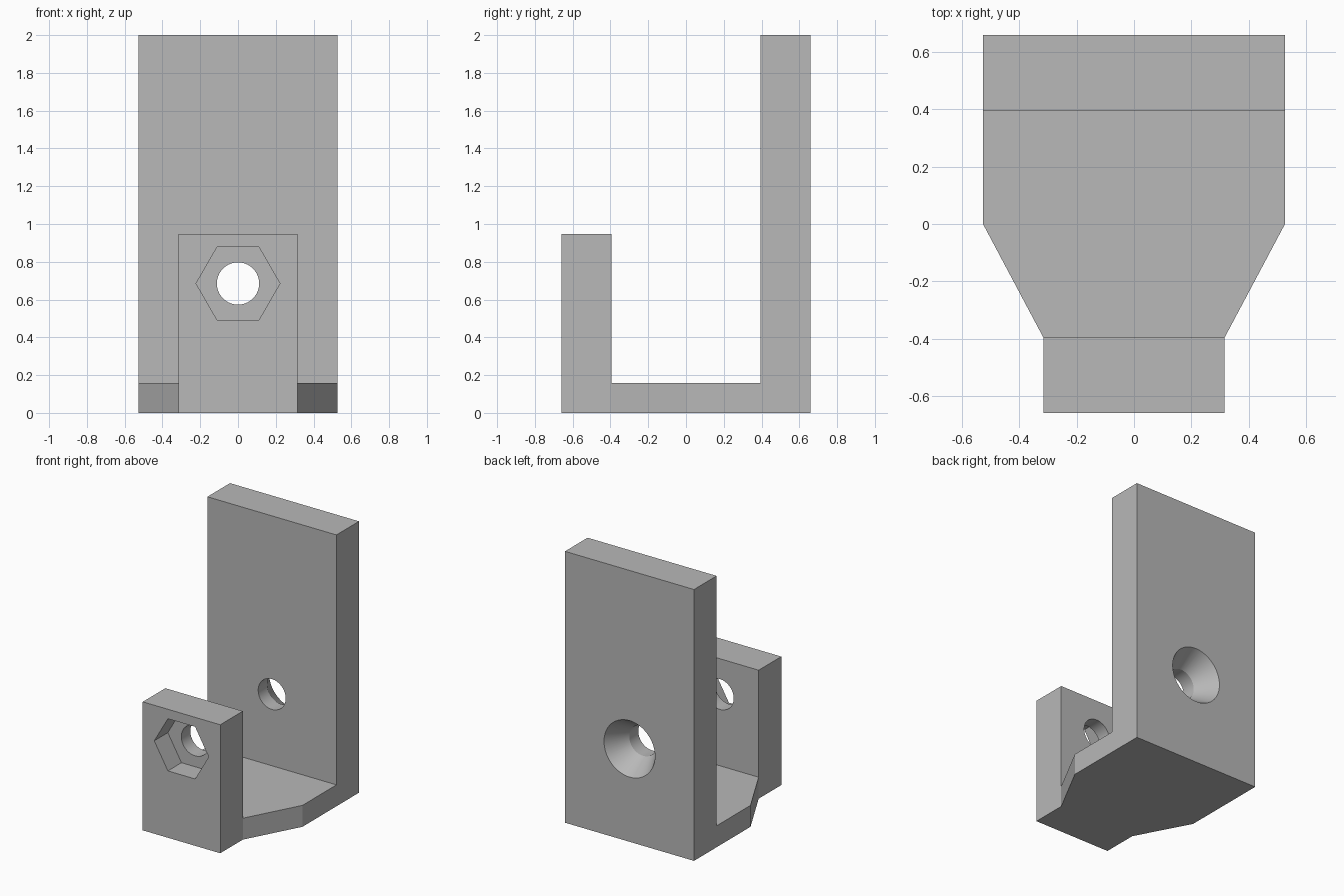
import bpy
import bmesh
from math import cos, sin, pi, radians

cube = bpy.data.objects.get("Cube")
if cube:
    bpy.data.objects.remove(cube, do_unlink=True)

HALF_W, NARROW = 0.526, 0.316      # half widths of back and front plates
OUT_Y, IN_Y = 0.658, 0.395         # outer and inner plate faces
FLOOR, FRONT_H, BACK_H = 0.158, 0.947, 2.0
HOLE_Z, HOLE_R = 0.685, 0.112
POCKET = 0.158                     # depth of nut pocket and countersink

grey = bpy.data.materials.new("plain grey")
grey.use_nodes = True
colour = (0.48, 0.48, 0.48, 1)
grey.diffuse_color = colour
grey.node_tree.nodes["Principled BSDF"].inputs["Base Color"].default_value = colour


def loft(name, start, end):
    """Closed solid between two matching rings of points."""
    bm = bmesh.new()
    a = [bm.verts.new(p) for p in start]
    b = [bm.verts.new(p) for p in end]
    bm.faces.new(a)
    bm.faces.new(b)
    for i in range(len(a)):
        j = (i + 1) % len(a)
        bm.faces.new((a[i], a[j], b[j], b[i]))
    bmesh.ops.recalc_face_normals(bm, faces=bm.faces)
    mesh = bpy.data.meshes.new(name)
    bm.to_mesh(mesh)
    bm.free()
    mesh.materials.append(grey)
    obj = bpy.data.objects.new(name, mesh)
    bpy.context.collection.objects.link(obj)
    return obj


def slab(name, plan, z0, z1):
    return loft(name, [(x, y, z0) for x, y in plan], [(x, y, z1) for x, y in plan])


def rect(half, y0, y1):
    return [(-half, y0), (half, y0), (half, y1), (-half, y1)]


def bore(name, sides, r0, y0, r1, y1):
    """Cutter along y, from radius r0 at y0 to radius r1 at y1."""
    def ring(r, y):
        return [(r * cos(2 * pi * i / sides), y, HOLE_Z + r * sin(2 * pi * i / sides))
                for i in range(sides)]
    return loft(name, ring(r0, y0), ring(r1, y1))


def combine(target, tool, operation):
    mod = target.modifiers.new(tool.name, 'BOOLEAN')
    mod.operation = operation
    mod.solver = 'EXACT'
    mod.object = tool
    bpy.context.view_layer.objects.active = target
    bpy.ops.object.modifier_apply(modifier=mod.name)
    bpy.data.objects.remove(tool, do_unlink=True)


# Tapered floor joining the two plates
right_side = [(NARROW, -OUT_Y), (NARROW, -IN_Y), (HALF_W, 0), (HALF_W, OUT_Y)]
plan = right_side + [(-x, y) for x, y in reversed(right_side)]
body = slab("bracket_body", plan, 0, FLOOR)

# Short front plate and tall back plate
combine(body, slab("front_plate", rect(NARROW, -OUT_Y, -IN_Y), 0, FRONT_H), 'UNION')
combine(body, slab("back_plate", rect(HALF_W, IN_Y, OUT_Y), 0, BACK_H), 'UNION')

# Bolt hole through both plates, hexagonal nut pocket, conical countersink
combine(body, bore("bolt_hole", 64, HOLE_R, -1, HOLE_R, 1), 'DIFFERENCE')
combine(body, bore("nut_pocket", 6, 0.222, -1, 0.222, POCKET - OUT_Y), 'DIFFERENCE')
slope = (0.208 - HOLE_R) / POCKET
combine(body, bore("countersink", 64, HOLE_R, OUT_Y - POCKET,
                   0.208 + slope * 0.1, OUT_Y + 0.1), 'DIFFERENCE')

# Clean flat faces and smooth the round bores
bm = bmesh.new()
bm.from_mesh(body.data)
bmesh.ops.remove_doubles(bm, verts=bm.verts, dist=0.0002)
bmesh.ops.dissolve_limit(bm, angle_limit=radians(1), verts=bm.verts, edges=bm.edges)
bm.to_mesh(body.data)
bm.free()
bpy.ops.object.select_all(action='DESELECT')
body.select_set(True)
bpy.context.view_layer.objects.active = body
bpy.ops.object.shade_smooth_by_angle(angle=radians(25))
